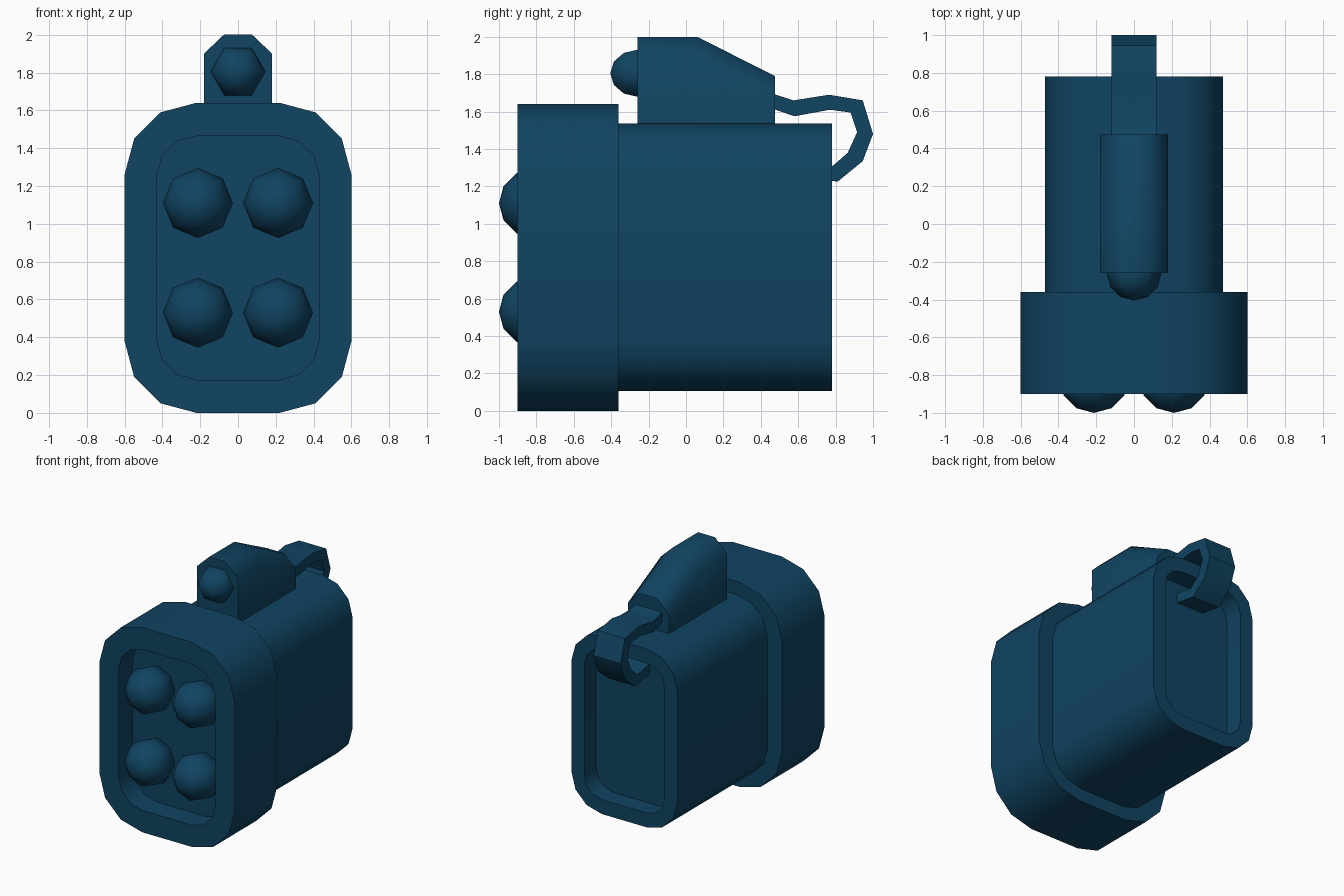
import bpy, bmesh, math
from mathutils import Matrix

cube = bpy.data.objects.get("Cube")
if cube:
    bpy.data.objects.remove(cube, do_unlink=True)

BLUE = (0.0052, 0.058, 0.122, 1.0)
mat = bpy.data.materials.new("dark blue")
mat.use_nodes = True
mat.diffuse_color = BLUE
mat.node_tree.nodes["Principled BSDF"].inputs["Base Color"].default_value = BLUE


def finish(name, bm, angle):
    """Turn a bmesh into a coloured object, smooth below the given angle."""
    bmesh.ops.recalc_face_normals(bm, faces=bm.faces)
    mesh = bpy.data.meshes.new(name)
    bm.to_mesh(mesh)
    bm.free()
    mesh.materials.append(mat)
    obj = bpy.data.objects.new(name, mesh)
    bpy.context.collection.objects.link(obj)
    bpy.ops.object.select_all(action='DESELECT')
    obj.select_set(True)
    bpy.context.view_layer.objects.active = obj
    bpy.ops.object.shade_smooth_by_angle(angle=math.radians(angle))
    return obj


def skin(name, rings, angle):
    """Bridge a series of equal closed rings and cap both ends."""
    bm = bmesh.new()
    loops = [[bm.verts.new(p) for p in ring] for ring in rings]
    n = len(loops[0])
    for a, b in zip(loops, loops[1:]):
        for i in range(n):
            j = (i + 1) % n
            bm.faces.new((a[i], a[j], b[j], b[i]))
    bm.faces.new(loops[0])
    bm.faces.new(loops[-1])
    return finish(name, bm, angle)


def rounded(y, hx, hz, r):
    """Rounded rectangle in the xz plane, three segments per corner."""
    pts = []
    for q, (sx, sz) in enumerate(((1, 1), (-1, 1), (-1, -1), (1, -1))):
        for k in range(4):
            a = math.radians(90 * q + 30 * k)
            pts.append((sx * (hx - r) + r * math.cos(a), y,
                        0.82 + sz * (hz - r) + r * math.sin(a)))
    return pts


def ball(name, x, y, z, r, segments):
    """Low-poly sphere with its pole facing the front."""
    bm = bmesh.new()
    bmesh.ops.create_uvsphere(bm, u_segments=segments, v_segments=6, radius=r)
    turn = Matrix.Rotation(math.pi / 2, 4, 'X') @ Matrix.Rotation(math.pi / 2, 4, 'Z')
    bmesh.ops.transform(bm, matrix=Matrix.Translation((x, y, z)) @ turn, verts=bm.verts)
    return finish(name, bm, 60)


# Front housing with a recessed face
skin("front_housing", [
    rounded(-0.36, 0.60, 0.82, 0.38), rounded(-0.90, 0.60, 0.82, 0.38),
    rounded(-0.90, 0.43, 0.645, 0.215), rounded(-0.72, 0.43, 0.645, 0.215)], 40)

# Main body with a recessed back
skin("main_body", [
    rounded(-0.40, 0.47, 0.715, 0.27), rounded(0.78, 0.47, 0.715, 0.27),
    rounded(0.78, 0.355, 0.60, 0.155), rounded(0.63, 0.355, 0.60, 0.155)], 40)

# Four domes in the front recess
for side, x in (("left", 0.212), ("right", -0.212)):
    for level, z in (("upper", 1.11), ("lower", 0.53)):
        ball(f"{level}_{side}_dome", x, -0.815, z, 0.185, 8)

# Top block, chamfered along the top and sloping down at the back
def block_ring(y, top):
    return [(x, y, z) for x, z in ((-0.18, 1.50), (0.18, 1.50), (0.18, top - 0.10),
                                   (0.075, top), (-0.075, top), (-0.18, top - 0.10))]

skin("top_block", [block_ring(-0.26, 2.0), block_ring(0.06, 2.0),
                   block_ring(0.475, 1.79)], 50)
ball("top_block_dome", 0, -0.26, 1.805, 0.145, 6)

# Hooked strap from the top block into the back recess: outer and inner edge (y, z)
outer = [(0.45, 1.70), (0.575, 1.66), (0.765, 1.69), (0.945, 1.66),
         (1.0, 1.48), (0.945, 1.335), (0.81, 1.225), (0.62, 1.26)]
inner = [(0.45, 1.62), (0.58, 1.575), (0.77, 1.61), (0.88, 1.595),
         (0.915, 1.49), (0.865, 1.38), (0.785, 1.31), (0.62, 1.34)]
skin("strap", [[(-0.12, *o), (0.12, *o), (0.12, *i), (-0.12, *i)]
               for o, i in zip(outer, inner)], 35)
